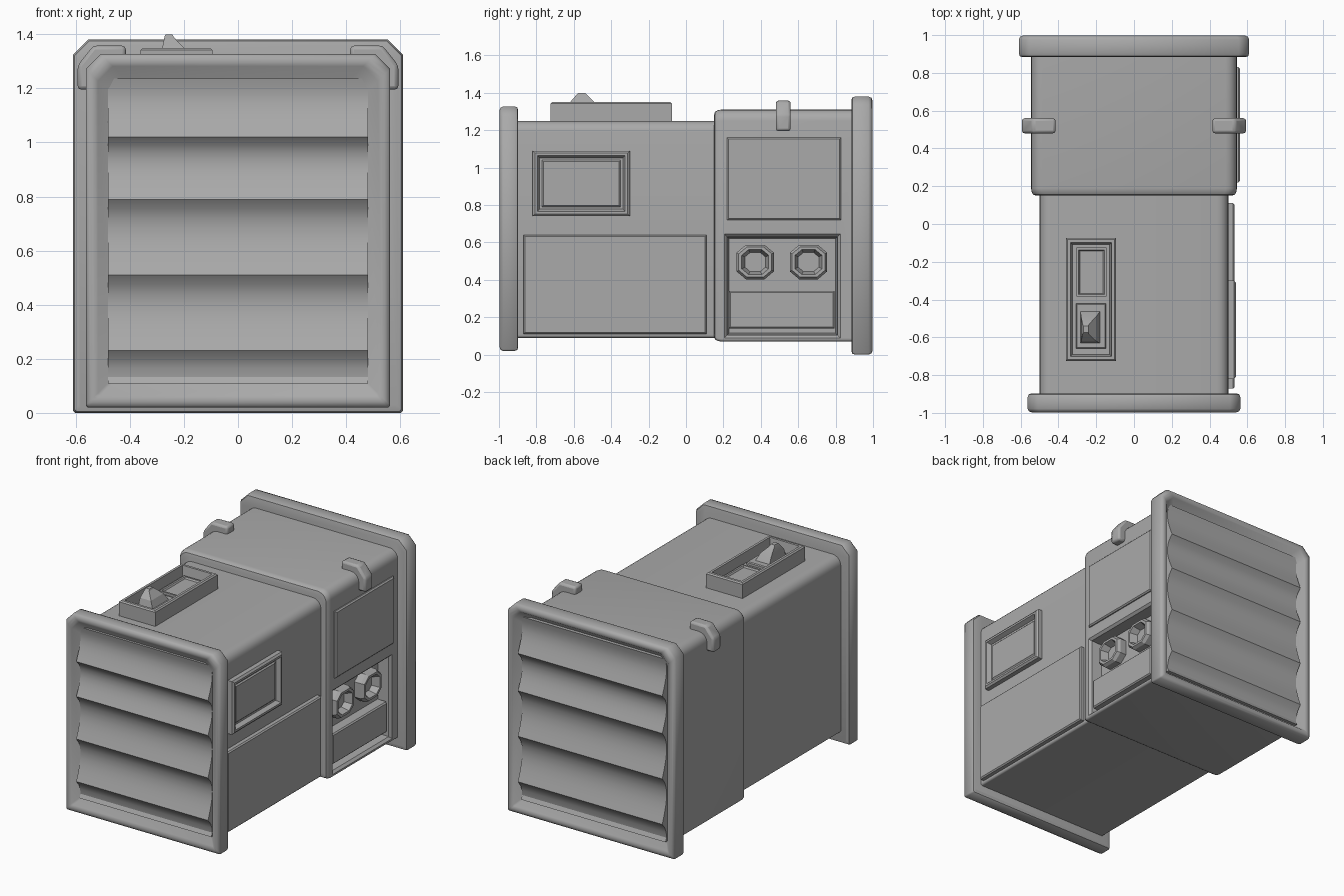
import bpy, bmesh, math

old = bpy.data.objects.get("Cube")
if old:
    bpy.data.objects.remove(old, do_unlink=True)

grey = bpy.data.materials.new("plain grey")
grey.use_nodes = True
grey.diffuse_color = (0.4, 0.4, 0.4, 1)
grey.node_tree.nodes["Principled BSDF"].inputs["Base Color"].default_value = (0.4, 0.4, 0.4, 1)


def loft(name, loops, angle=35, bevel=0):
    """Skin a list of equal-length point loops and cap both ends."""
    bm = bmesh.new()
    rings = [[bm.verts.new(p) for p in loop] for loop in loops]
    n = len(rings[0])
    for a, b in zip(rings, rings[1:]):
        for i in range(n):
            j = (i + 1) % n
            bm.faces.new((a[i], a[j], b[j], b[i]))
    bm.faces.new(rings[0])
    bm.faces.new(rings[-1])
    bmesh.ops.recalc_face_normals(bm, faces=bm.faces)
    mesh = bpy.data.meshes.new(name)
    bm.to_mesh(mesh)
    bm.free()
    obj = bpy.data.objects.new(name, mesh)
    bpy.context.collection.objects.link(obj)
    mesh.materials.append(grey)
    if bevel:
        mod = obj.modifiers.new("bevel", "BEVEL")
        mod.width = bevel
        mod.segments = 2
    smooth(obj, angle)
    return obj


def smooth(obj, angle):
    bpy.ops.object.select_all(action="DESELECT")
    obj.select_set(True)
    bpy.context.view_layer.objects.active = obj
    bpy.ops.object.shade_smooth_by_angle(angle=math.radians(angle))


def outline(y, half, z0, z1, top, bottom, seg):
    """Rectangle across x and z with rounded or chamfered corners."""
    pts = []
    corners = ((1, z1, -1, top, 0), (-1, z1, -1, top, 90),
               (-1, z0, 1, bottom, 180), (1, z0, 1, bottom, 270))
    for sx, z, sz, r, start in corners:
        for k in range(seg + 1):
            a = math.radians(start + 90 * k / seg)
            pts.append((sx * (half - r) + r * math.cos(a), y, z + sz * r + r * math.sin(a)))
    return pts


def rect_x(x, y0, y1, z0, z1, inset=0):
    y0, y1, z0, z1 = y0 + inset, y1 - inset, z0 + inset, z1 - inset
    return [(x, y0, z0), (x, y1, z0), (x, y1, z1), (x, y0, z1)]


def rect_z(z, x0, x1, y0, y1, inset=0):
    x0, x1, y0, y1 = x0 + inset, x1 - inset, y0 + inset, y1 - inset
    return [(x0, y0, z), (x1, y0, z), (x1, y1, z), (x0, y1, z)]


# Main housings
loft("front_housing", [outline(y, 0.5, 0.09, 1.25, 0.06, 0.015, 5) for y in (-0.93, 0.2)])
rear = loft("rear_housing", [
    outline(y, 0.545 - i, 0.07 + i, 1.31 - i, 0.06, 0.015, 5)
    for y, i in ((0.15, 0.03), (0.155, 0.012), (0.17, 0.003), (0.19, 0), (0.93, 0))])

# Connector bay cut into the rear housing
bay = (0.2, 0.83, 0.085, 0.65)
cutter = loft("bay_cutter", [rect_x(0.46, *bay, 0.03), rect_x(0.53, *bay, 0.02),
                             rect_x(0.56, *bay, -0.01)])
cutter.hide_render = True
cut = rear.modifiers.new("bay", "BOOLEAN")
cut.operation = "DIFFERENCE"
cut.solver = "EXACT"
cut.object = cutter
bpy.ops.object.select_all(action="DESELECT")
bpy.context.view_layer.objects.active = rear
rear.select_set(True)
bpy.ops.object.modifier_apply(modifier="bay")
bpy.data.objects.remove(cutter, do_unlink=True)
smooth(rear, 35)

# End frames: (inset, depth behind the face) from back edge round to the opening
FRAME = ((0.02, 0.105), (0.005, 0.1), (0, 0.085), (0, 0.02), (0.006, 0.006), (0.02, 0),
         (0.032, 0), (0.045, 0.006), (0.085, 0.05))


def end_frame(name, side, half, z0, z1, depth):
    loops = []
    for inset, d in FRAME:
        y = side * (0.997 - d * depth)
        loops.append(outline(y, half - inset, z0 + inset, z1 - inset, 0.055, 0.008, 1))
    loft(name, loops, 50)


def louvers(name, side, half, z0, z1, ridges):
    """Scalloped slats: a sharp ridge, a hollow below it, then out to the next."""
    line = []
    for hi, lo in zip(ridges, ridges[1:]):
        for k in range(8):
            t = k / 8
            z = hi + (lo - hi) * t
            if z0 < z < z1:
                line.append((0.998 - 0.045 * math.sin(math.pi * t ** 0.75), z))
    line = [(0.965, z1)] + line + [(0.965, z0), (0.92, z0), (0.92, z1)]
    loft(name, [[(x, side * y, z) for y, z in line] for x in (-half, half)], 30)


RIDGES = (1.27, 1.02, 0.79, 0.51, 0.23, -0.03)
end_frame("front_frame", -1, 0.563, 0.02, 1.327, 0.95)
end_frame("rear_frame", 1, 0.61, 0.0, 1.38, 1.08)
louvers("front_louvers", -1, 0.48, 0.108, 1.236, RIDGES)
louvers("rear_louvers", 1, 0.526, 0.086, 1.292, [z * 1.07 - 0.03 for z in RIDGES])


# Raised side panels
def side_panel(name, base, x, bounds):
    loft(name, [rect_x(base, *bounds), rect_x(x - 0.008, *bounds),
                rect_x(x, *bounds, 0.008)], 20)


side_panel("lower_side_panel", 0.48, 0.533, (-0.87, 0.11, 0.11, 0.64))
side_panel("upper_rear_panel", 0.53, 0.56, (0.22, 0.83, 0.72, 1.16))
side_panel("bay_cover", 0.44, 0.53, (0.23, 0.795, 0.14, 0.34))

# Screen with a raised surround
screen = (-0.82, -0.3, 0.74, 1.09)
loft("side_screen", [rect_x(x, *screen, i) for x, i in
     ((0.48, 0), (0.53, 0), (0.54, 0.012), (0.54, 0.025), (0.512, 0.038),
      (0.512, 0.05), (0.52, 0.058))], 20)

# Pair of faceted sockets in the bay
for label, cy in (("front", 0.37), ("back", 0.655)):
    loops = []
    for x, r in ((0.45, 0.1), (0.505, 0.1), (0.525, 0.088), (0.525, 0.072), (0.475, 0.055)):
        loops.append([(x, cy + r * sy, 0.495 + r * sz) for sy, sz in
                      ((1, 0.5), (0.5, 0.92), (-0.5, 0.92), (-1, 0.5),
                       (-1, -0.5), (-0.5, -0.92), (0.5, -0.92), (1, -0.5))])
    loft(label + "_socket", loops, 25)

# Control tray on top with a lever and a small window
tray = (-0.36, -0.095, -0.725, -0.075)
loft("control_tray", [rect_z(z, *tray, i) for z, i in
     ((1.23, 0), (1.342, 0), (1.35, 0.008), (1.35, 0.024), (1.285, 0.034))], 20)
loft("tray_window", [rect_z(z, -0.305, -0.145, -0.385, -0.125, i) for z, i in
     ((1.27, 0), (1.3, 0), (1.3, 0.012), (1.29, 0.018))], 20)
loft("lever_base", [rect_z(z, -0.308, -0.147, -0.66, -0.42, i) for z, i in
     ((1.27, 0), (1.3, 0), (1.305, 0.006))], 20)
loft("lever", [rect_z(1.29, -0.285, -0.175, -0.635, -0.455),
               rect_z(1.35, -0.28, -0.2, -0.62, -0.49),
               rect_z(1.39, -0.272, -0.238, -0.585, -0.53),
               rect_z(1.4, -0.268, -0.242, -0.575, -0.54)], 20)

# Corner straps wrapping the top edges of the rear housing
STRAP = ((0.593, 1.195), (0.593, 1.285), (0.535, 1.358), (0.415, 1.358),
         (0.415, 1.29), (0.5, 1.29), (0.53, 1.25), (0.53, 1.195))
for label, s in (("left", 1), ("right", -1)):
    loft(label + "_strap", [[(s * x, y, z) for x, z in STRAP] for y in (0.48, 0.56)],
         40, bevel=0.014)
